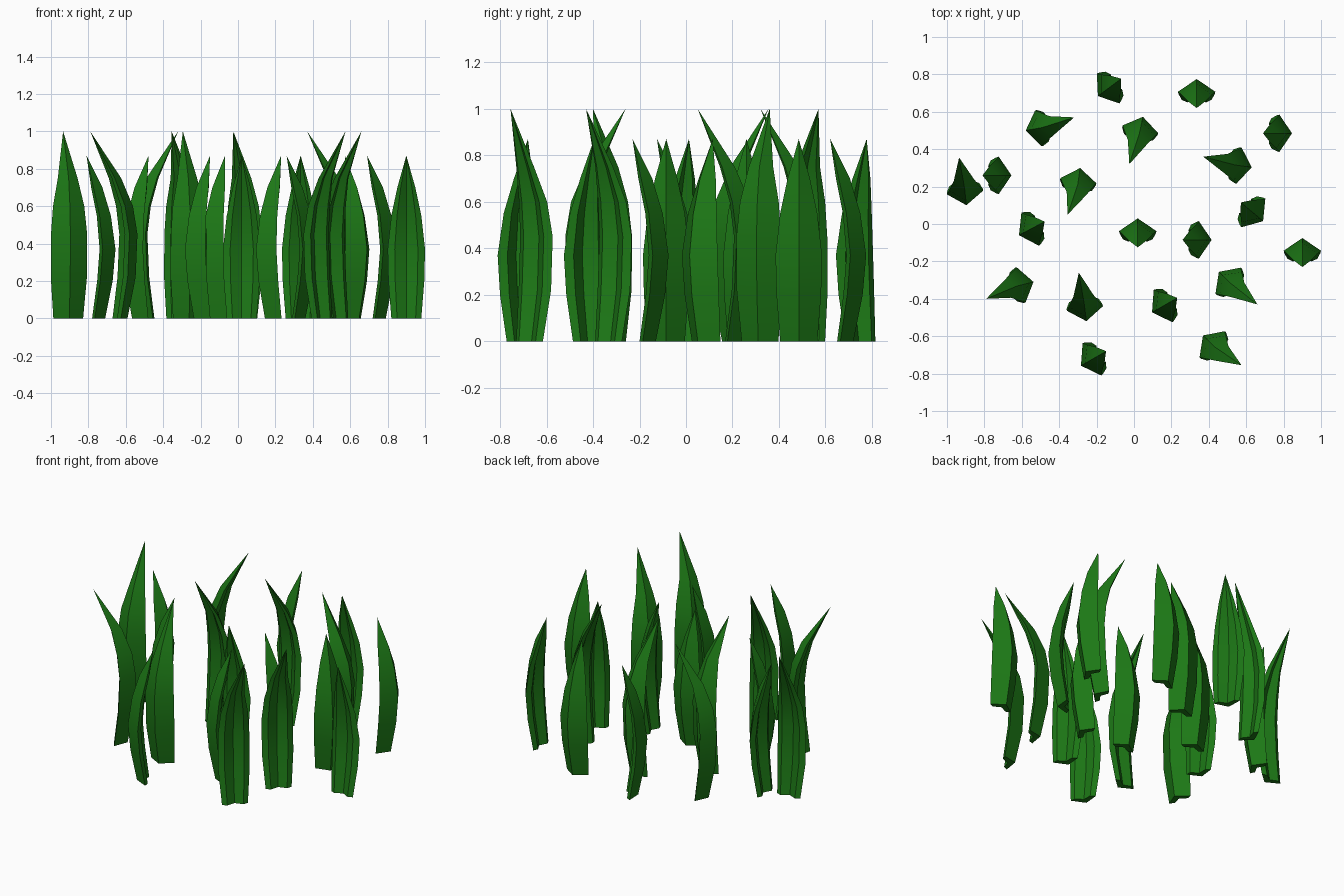
import bpy, bmesh, math
from mathutils import Vector

if "Cube" in bpy.data.objects:
    bpy.data.objects.remove(bpy.data.objects["Cube"])

green = bpy.data.materials.new("leaf_green")
green.diffuse_color = (0.012, 0.19, 0.008, 1)
green.use_nodes = True
green.node_tree.nodes["Principled BSDF"].inputs["Base Color"].default_value = green.diffuse_color

# Blade rings: height, half width, forward position of the spine, depth
SHORT = [(0, .08, -.03, .07), (.2, .096, -.07, .083), (.37, .1, -.085, .085),
         (.55, .08, -.06, .075), (.7, .048, -.015, .06)]
TALL = [(0, .08, -.03, .07), (.22, .097, -.075, .085), (.45, .097, -.085, .085),
        (.6, .084, -.06, .08), (.75, .053, .005, .06)]


def blade(name, x, y, angle, rings, tip):
    """Curved, grooved leaf blade facing the given angle, closed at base."""
    a = math.radians(angle)
    fwd = Vector((math.cos(a), math.sin(a), 0))
    side = Vector((-fwd.y, fwd.x, 0))
    base = Vector((x, y, 0))
    bm = bmesh.new()
    loops = []
    for z, w, s, d in rings:
        # spine, edge, rim, groove, rim, edge
        section = [(0, 0), (w, .8 * d), (w * .62, d), (0, .62 * d),
                   (-w * .62, d), (-w, .8 * d)]
        loops.append([bm.verts.new(base + side * p + fwd * (s + q) + Vector((0, 0, z)))
                      for p, q in section])
    for lo, hi in zip(loops, loops[1:]):
        for i in range(6):
            j = (i + 1) % 6
            bm.faces.new((lo[i], lo[j], hi[j], hi[i]))
    top = bm.verts.new(tip)
    for i in range(6):
        bm.faces.new((loops[-1][i], loops[-1][(i + 1) % 6], top))
    bm.faces.new(loops[0][::-1])
    bmesh.ops.recalc_face_normals(bm, faces=bm.faces)
    mesh = bpy.data.meshes.new(name)
    bm.to_mesh(mesh)
    bm.free()
    mesh.materials.append(green)
    ob = bpy.data.objects.new(name, mesh)
    bpy.context.collection.objects.link(ob)
    bpy.context.view_layer.objects.active = ob
    ob.select_set(True)


# Tall blades: centre, facing angle, tip position
for x, y, ang, tx, ty in [
        (-.495, .515, 10, -.32, .57), (.03, .49, 258, -.025, .32),
        (.545, .315, 172, .37, .36), (-.905, .185, 96, -.935, .355),
        (-.30, .215, 262, -.355, .05), (-.62, -.33, 194, -.79, -.40),
        (-.265, -.435, 97, -.295, -.26), (.515, -.315, 316, .66, -.43),
        (.43, -.655, 316, .575, -.755)]:
    blade("tall_blade", x, y, ang, TALL, (tx, ty, 1))

# Short blades: centre and facing angle
for x, y, ang in [
        (-.125, .735, 37), (.335, .69, 270), (.76, .485, 180), (-.74, .26, 180),
        (-.54, -.02, 28), (.02, -.055, 270), (.33, -.085, 180), (.625, .07, 140),
        (.90, -.16, 270), (.17, -.43, 30), (-.21, -.715, 30)]:
    a = math.radians(ang)
    blade("short_blade", x, y, ang, SHORT,
          (x + .07 * math.cos(a), y + .07 * math.sin(a), .87))

bpy.ops.object.shade_smooth_by_angle(angle=math.radians(50))
